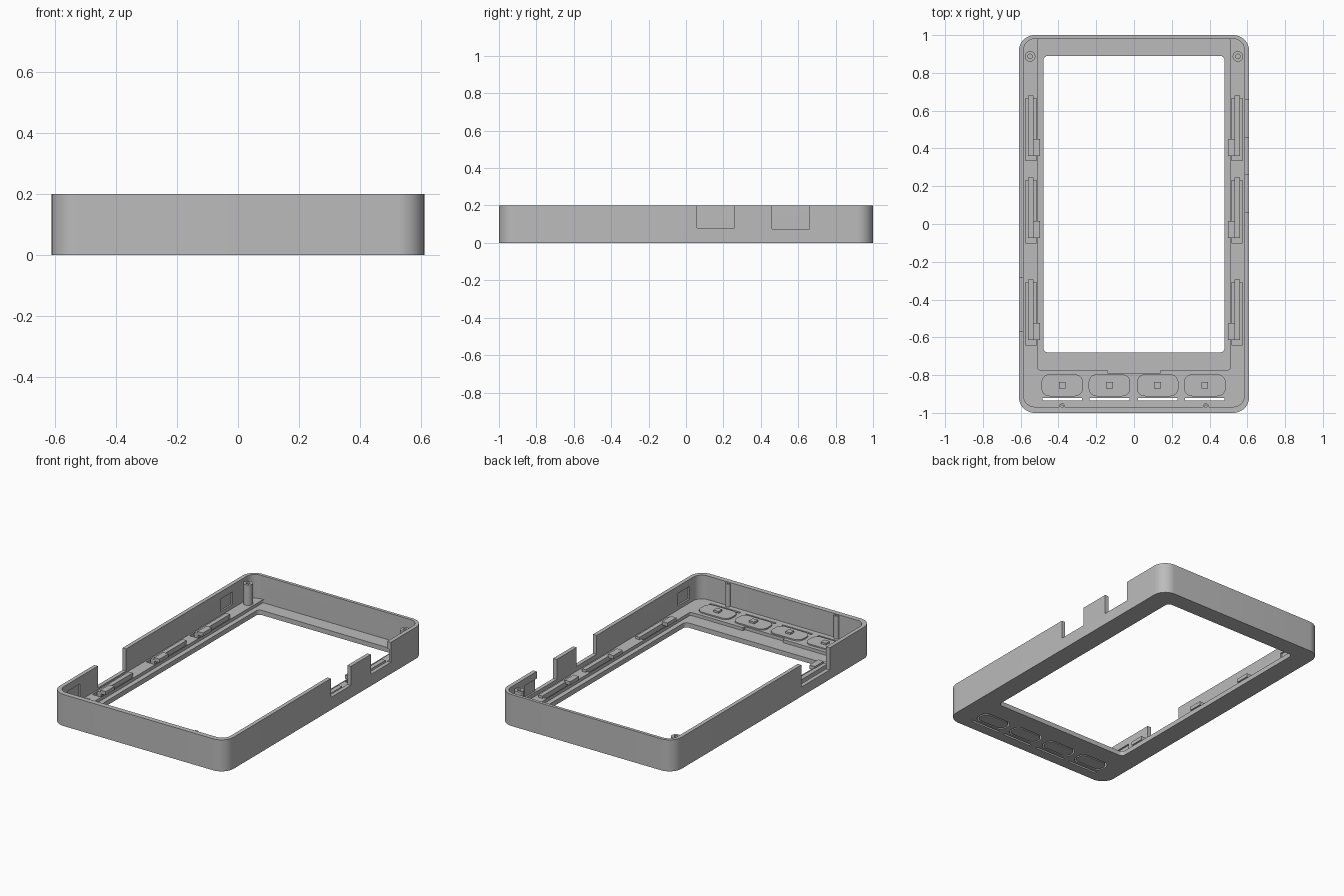
import bpy, bmesh
from math import cos, sin, pi

if "Cube" in bpy.data.objects:
    bpy.data.objects.remove(bpy.data.objects["Cube"], do_unlink=True)

GREY = (0.5, 0.5, 0.5, 1.0)
grey = bpy.data.materials.new("plain_grey")
grey.use_nodes = True
grey.diffuse_color = GREY
grey.node_tree.nodes["Principled BSDF"].inputs["Base Color"].default_value = GREY


def finish(name, bm):
    bmesh.ops.recalc_face_normals(bm, faces=bm.faces[:])
    mesh = bpy.data.meshes.new(name)
    bm.to_mesh(mesh)
    bm.free()
    mesh.materials.append(grey)
    ob = bpy.data.objects.new(name, mesh)
    bpy.context.scene.collection.objects.link(ob)
    return ob


def slab(name, xs, ys, zs, r=0.0, steps=8):
    """Upright prism with a rounded rectangle outline."""
    (x0, x1), (y0, y1) = sorted(xs), sorted(ys)
    corners = [(x1 - r, y1 - r), (x0 + r, y1 - r), (x0 + r, y0 + r), (x1 - r, y0 + r)]
    bm = bmesh.new()
    ring = []
    for q, (cx, cy) in enumerate(corners):
        for i in range(steps + 1 if r else 1):
            a = pi / 2 * (q + i / steps)
            ring.append(bm.verts.new((cx + r * cos(a), cy + r * sin(a), zs[0])))
    base = bm.faces.new(ring)
    top = bmesh.ops.extrude_face_region(bm, geom=[base])["geom"]
    bmesh.ops.translate(bm, vec=(0, 0, zs[1] - zs[0]),
                        verts=[v for v in top if isinstance(v, bmesh.types.BMVert)])
    return finish(name, bm)


def tube(name, x, y, zs, outer, inner, n=20):
    """Hollow screw post."""
    bm = bmesh.new()
    rings = [[bm.verts.new((x + r * cos(2 * pi * i / n), y + r * sin(2 * pi * i / n), z))
              for i in range(n)]
             for r, z in ((outer, zs[0]), (outer, zs[1]), (inner, zs[1]), (inner, zs[0]))]
    for a, b in zip(rings, rings[1:] + rings[:1]):
        for i in range(n):
            j = (i + 1) % n
            bm.faces.new((a[i], a[j], b[j], b[i]))
    return finish(name, bm)


def smooth(ob):
    bpy.ops.object.select_all(action="DESELECT")
    ob.select_set(True)
    bpy.context.view_layer.objects.active = ob
    bpy.ops.object.shade_smooth_by_angle(angle=0.6)


SHELF, LIP, TOP = 0.05, 0.03, 0.2
CLIPS = (0.51, 0.075, -0.465)
BUTTONS = (-0.38, -0.13, 0.125, 0.375)
SIDES = (("left", 1), ("right", -1))

# Tray body and everything cut out of it
frame = slab("bezel_frame", (-0.61, 0.61), (-1, 1), (0, TOP), 0.085, 12)
cutters = [
    slab("cavity", (-0.585, 0.585), (-0.968, 0.98), (SHELF, 0.3), 0.06),
    slab("screen_pocket", (-0.51, 0.51), (-0.772, 0.98), (LIP, 0.1), 0.012),
    slab("pocket_relief", (-0.14, 0.14), (-0.79, -0.7), (LIP, 0.1)),
    slab("screen_opening", (-0.48, 0.48), (-0.68, 0.89), (-0.1, 0.1), 0.025),
    slab("port_notch", (0.55, 0.7), (0.06, 0.26), (0.08, 0.3)),
    slab("port_notch", (0.55, 0.7), (0.46, 0.66), (0.073, 0.3)),
    slab("port_notch", (-0.7, -0.55), (-0.57, -0.285), (0.06, 0.3)),
]
for side, s in SIDES:
    for y in (0.72, -0.81):
        cutters.append(slab("latch_recess", (s * 0.57, s * 0.596),
                            (y - 0.06, y + 0.06), (0.075, 0.155)))
    for y in CLIPS:
        cutters.append(slab("clip_groove", (s * 0.515, s * 0.575),
                            (y - 0.175, y + 0.155), (LIP, 0.1)))
for x in BUTTONS:
    cutters.append(slab("button_hole", (x - 0.105, x + 0.105),
                        (-0.905, -0.803), (-0.1, 0.1), 0.04))
    cutters.append(slab("button_slot", (x - 0.105, x + 0.105),
                        (-0.935, -0.921), (-0.1, 0.1)))

for c in cutters:
    c.hide_render = True
    mod = frame.modifiers.new(c.name, "BOOLEAN")
    mod.operation, mod.solver, mod.object = "DIFFERENCE", "EXACT", c
graph = bpy.context.evaluated_depsgraph_get()
carved = bpy.data.meshes.new_from_object(frame.evaluated_get(graph))
frame.modifiers.clear()
frame.data = carved
for c in cutters:
    bpy.data.objects.remove(c, do_unlink=True)
smooth(frame)

# Screen clips and screw posts on both sides
for side, s in SIDES:
    for i, y in enumerate(CLIPS):
        slab(f"{side}_clip_arm_{i + 1}", (s * 0.532, s * 0.56),
             (y - 0.15, y + 0.17), (LIP, 0.066))
        slab(f"{side}_clip_hook_{i + 1}", (s * 0.498, s * 0.536),
             (y - 0.15, y - 0.06), (0.055, 0.078))
    smooth(tube(f"{side}_back_post", s * 0.55, 0.887, (SHELF - 0.01, 0.18), 0.028, 0.012))
    smooth(tube(f"{side}_front_post", s * 0.38, -0.966, (SHELF - 0.01, 0.195), 0.016, 0.007))

# Push buttons: cap through the floor, thin flange and a centre nub
for i, x in enumerate(BUTTONS):
    smooth(slab(f"button_cap_{i + 1}", (x - 0.096, x + 0.096),
                (-0.896, -0.812), (0, 0.055), 0.035))
    smooth(slab(f"button_flange_{i + 1}", (x - 0.11, x + 0.11),
                (-0.912, -0.796), (SHELF, 0.058), 0.043))
    slab(f"button_nub_{i + 1}", (x - 0.018, x + 0.018), (-0.872, -0.836), (0.055, 0.07))
